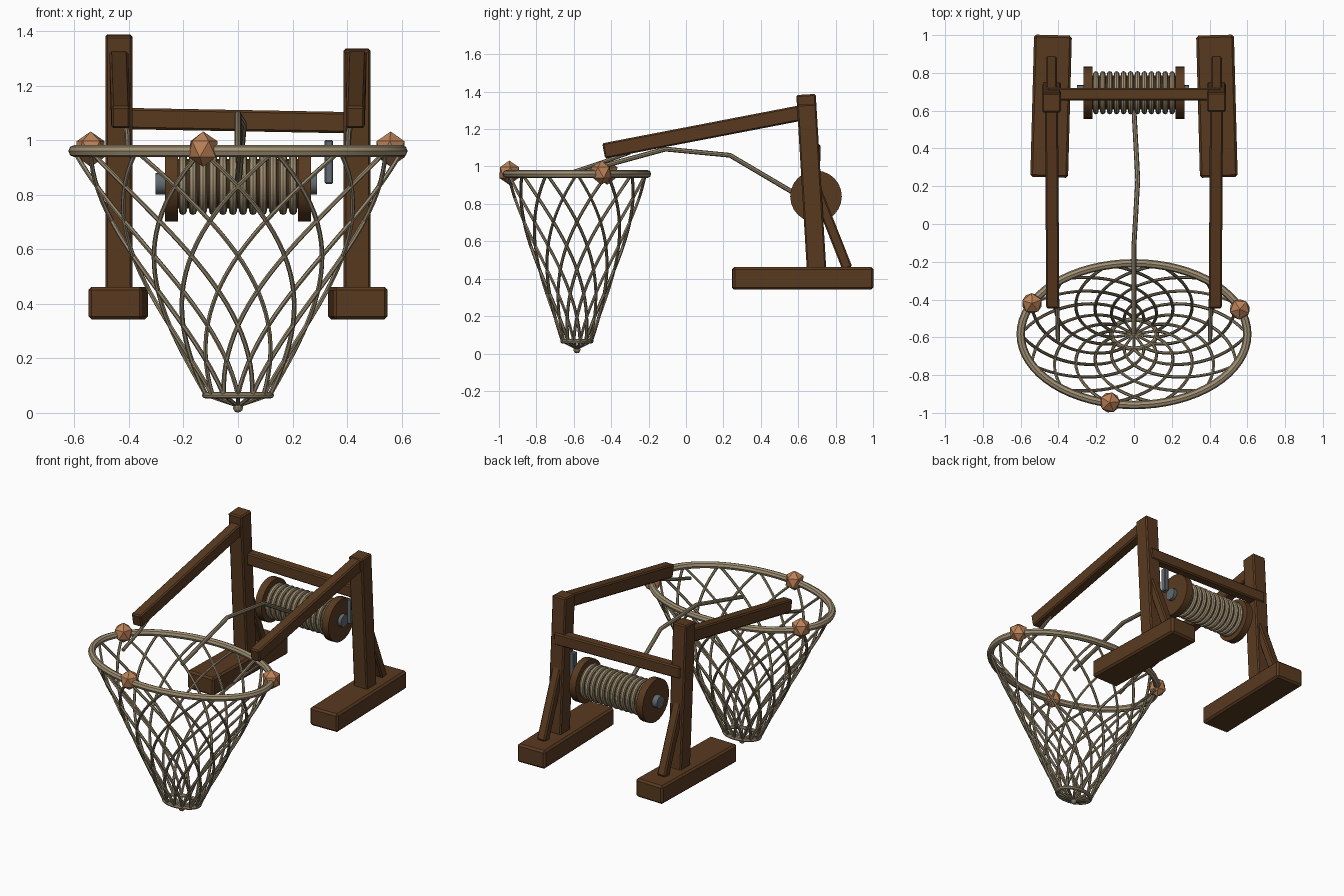
import bpy, bmesh, math
from mathutils import Vector, Matrix

if "Cube" in bpy.data.objects:
    bpy.data.objects.remove(bpy.data.objects["Cube"])


def mat(name, r, g, b):
    m = bpy.data.materials.new(name)
    lin = [((c / 255 + 0.055) / 1.055) ** 2.4 for c in (r, g, b)]
    m.diffuse_color = (*lin, 1)
    m.use_nodes = True
    m.node_tree.nodes["Principled BSDF"].inputs["Base Color"].default_value = m.diffuse_color
    return m


WOOD = mat("dark wood", 89, 58, 32)
ROPE = mat("pale rope", 160, 144, 115)
CORD = mat("net cord", 146, 133, 107)
COPPER = mat("copper", 188, 130, 88)
IRON = mat("grey iron", 98, 106, 112)


def add(name, me, material):
    ob = bpy.data.objects.new(name, me)
    bpy.context.scene.collection.objects.link(ob)
    me.materials.clear()
    me.materials.append(material)
    return ob


def from_bm(name, bm, material):
    me = bpy.data.meshes.new(name)
    bm.to_mesh(me)
    bm.free()
    return add(name, me, material)


def smooth(ob, angle=40):
    bpy.ops.object.select_all(action='DESELECT')
    bpy.context.view_layer.objects.active = ob
    ob.select_set(True)
    bpy.ops.object.shade_smooth_by_angle(angle=math.radians(angle))


def beam(name, p0, p1, w, h, material=WOOD, bevel=0.008):
    """Bevelled bar from p0 to p1, w wide along x where possible."""
    p0, p1 = Vector(p0), Vector(p1)
    z = (p1 - p0).normalized()
    ref = Vector((0, 1, 0)) if abs(z.x) > 0.8 else Vector((1, 0, 0))
    x = (ref - z * ref.dot(z)).normalized()
    y = z.cross(x)
    rot = Matrix((x, y, z)).transposed().to_4x4()
    bm = bmesh.new()
    bmesh.ops.create_cube(bm, size=1)
    bmesh.ops.scale(bm, verts=bm.verts, vec=(w, h, (p1 - p0).length))
    bmesh.ops.bevel(bm, geom=bm.edges[:], offset=bevel, segments=1, affect='EDGES')
    bm.transform(Matrix.Translation((p0 + p1) / 2) @ rot)
    return from_bm(name, bm, material)


def tubes(name, paths, radius, material, cyclic=False, res=2):
    """Round cords swept along a list of point paths."""
    cu = bpy.data.curves.new(name, 'CURVE')
    cu.dimensions = '3D'
    cu.bevel_depth = radius
    cu.bevel_resolution = res
    cu.use_fill_caps = True
    for pts in paths:
        sp = cu.splines.new('POLY')
        sp.points.add(len(pts) - 1)
        for p, co in zip(sp.points, pts):
            p.co = (*co, 1)
        sp.use_cyclic_u = cyclic
    tmp = bpy.data.objects.new("tmp", cu)
    bpy.context.scene.collection.objects.link(tmp)
    dg = bpy.context.evaluated_depsgraph_get()
    me = bpy.data.meshes.new_from_object(tmp.evaluated_get(dg))
    bpy.data.objects.remove(tmp)
    me.name = name
    ob = add(name, me, material)
    smooth(ob, 40)
    return ob


def cylinder(name, x0, x1, r, material, seg=24):
    """Cylinder along x on the drum axis."""
    bm = bmesh.new()
    bmesh.ops.create_cone(bm, cap_ends=True, segments=seg, radius1=r, radius2=r, depth=x1 - x0)
    bm.transform(Matrix.Translation(((x0 + x1) / 2, DY, DZ)) @ Matrix.Rotation(math.pi / 2, 4, 'Y'))
    ob = from_bm(name, bm, material)
    smooth(ob)
    return ob


DY, DZ = 0.695, 0.84          # drum axis
CY = -0.583                   # basket centre
ZB, ZT = 0.065, 0.96          # basket bottom and rim heights


def ellipse(t, a):
    """Point on the basket wall: t from bottom (0) to rim (1)."""
    rx = 0.12 + 0.48 * t
    ry = 0.077 + 0.298 * t
    return (rx * math.cos(a), CY + ry * math.sin(a), ZB + (ZT - ZB) * t)


# Frame: feet, leaning posts, braces and arms on both sides
for s, side, top in ((-1, "left", 1.385), (1, "right", 1.333)):
    beam(side + "_foot", (s * 0.449, 0.247, 0.402), (s * 0.429, 1.0, 0.402), 0.2, 0.12, bevel=0.012)
    ty = 0.698 - 0.056 * (top - 0.45) / 0.93
    beam(side + "_post", (s * 0.437, 0.698, 0.45), (s * 0.437, ty, top), 0.099, 0.104)
    beam(side + "_brace", (s * 0.437, 0.863, 0.455), (s * 0.437, 0.675, 0.93), 0.058, 0.055)
    beam(side + "_arm", (s * 0.43, -0.44, 1.083), (s * 0.437, 0.635, 1.29), 0.069, 0.083)
    tubes(side + "_hanging_rope", [[(s * 0.42, -0.3, 1.075), (s * 0.405, -0.44, 1.025),
                                    (s * 0.403, -0.62, 0.965)]], 0.011, CORD)
beam("crossbar", (-0.46, 0.687, 1.08), (0.46, 0.687, 1.063), 0.066, 0.078)

# Winding drum with flanges, axle, crank and rope wraps
cylinder("drum_core", -0.23, 0.23, 0.09, WOOD)
cylinder("left_flange", -0.267, -0.22, 0.138, WOOD)
cylinder("right_flange", 0.22, 0.267, 0.138, WOOD)
cylinder("axle", -0.302, 0.29, 0.04, IRON, 16)
beam("crank", (0.333, DY, 0.84), (0.333, DY, 1.0), 0.032, 0.04, IRON, 0.005)
wraps = []
for i in range(12):
    x = -0.202 + 0.404 * i / 11
    angles = [2 * math.pi * j / 24 for j in range(24)]
    wraps.append([(x, DY + 0.1 * math.cos(a), DZ + 0.1 * math.sin(a)) for a in angles])
tubes("drum_rope", wraps, 0.0145, ROPE, True)

# Hauling rope from drum to basket
tubes("hauling_rope", [[(0, 0.6, 0.845), (0.02, 0.235, 1.06), (0.0, -0.11, 1.093),
                        (0.0, -0.58, 0.965)]], 0.013, CORD)

# Basket rim and bottom ring
N = 64
ring = [2 * math.pi * i / N for i in range(N)]
tubes("basket_rim", [[ellipse(1, a) for a in ring]], 0.022, ROPE, True)
tubes("bottom_ring", [[ellipse(0, a) for a in ring[::2]]], 0.012, ROPE, True)

# Net: fourteen cords twisting each way
STRANDS = 14
feet = [math.pi / 2 + 2 * math.pi * k / STRANDS for k in range(STRANDS)]
strands = []
for d in (-1, 1):
    for a0 in feet:
        strands.append([ellipse(i / 24, a0 + d * math.pi / 2 * i / 24) for i in range(25)])
tubes("net", strands, 0.0085, CORD, res=1)

# Gathered cords and knot under the basket
tip = (0, CY, 0.025)
tubes("bottom_cords", [[ellipse(0, a), tip] for a in feet], 0.007, CORD, res=1)
bm = bmesh.new()
bmesh.ops.create_icosphere(bm, subdivisions=2, radius=0.019)
bm.transform(Matrix.Translation((0, CY, 0.02)))
from_bm("bottom_knot", bm, CORD)

# Faceted copper weights on the rim
for i, (x, y, turn) in enumerate(((-0.54, -0.42, 20), (0.56, -0.452, 50), (-0.128, -0.945, 5))):
    bm = bmesh.new()
    bmesh.ops.create_icosphere(bm, subdivisions=1, radius=0.06)
    bm.transform(Matrix.Translation((x, y, 0.967)) @ Matrix.Rotation(math.radians(turn), 4, 'Z')
                 @ Matrix.Diagonal((1, 1, 1.08, 1)))
    from_bm("rim_weight_%d" % (i + 1), bm, COPPER)
